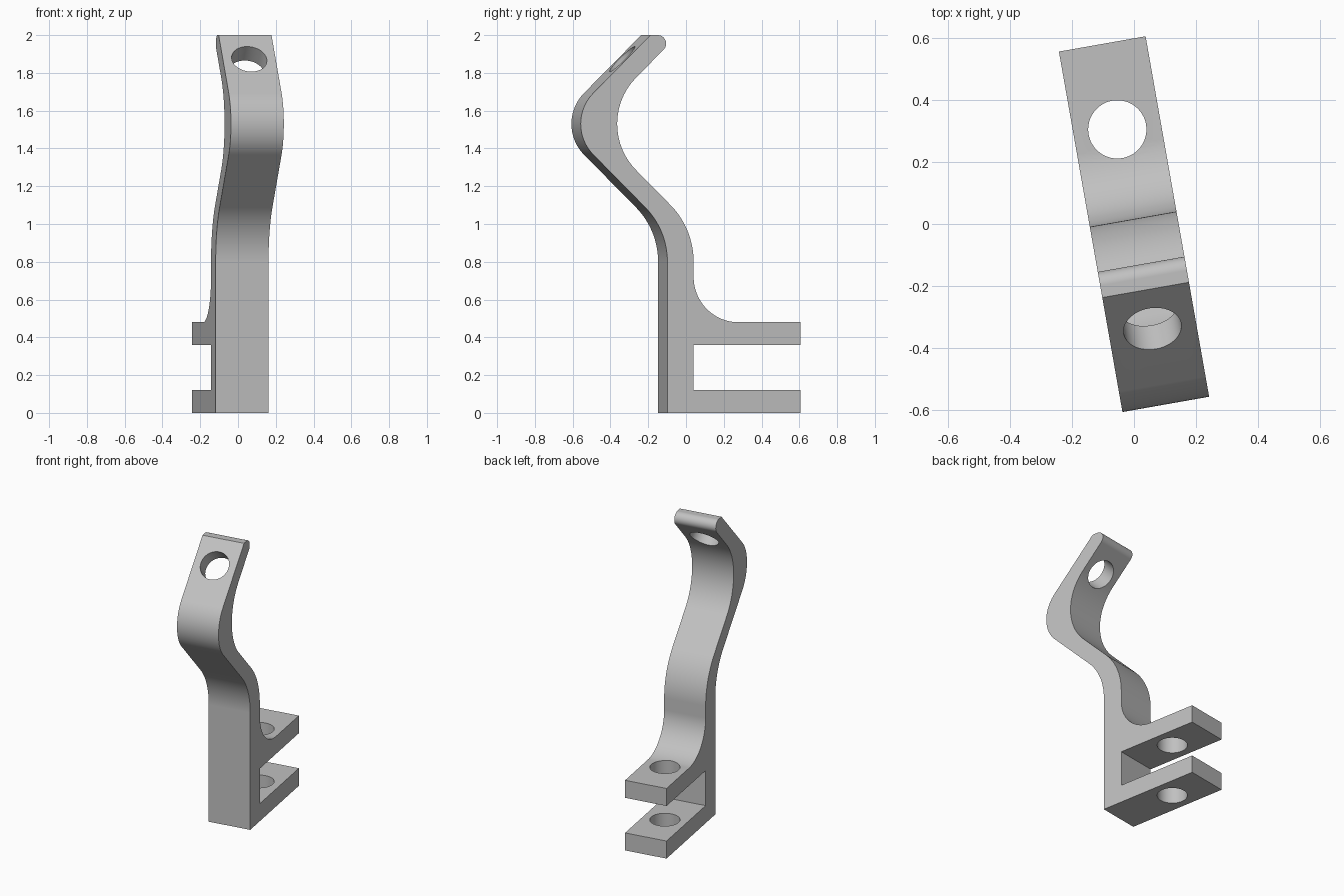
import bpy, bmesh
from math import radians, cos, sin
from mathutils import Matrix

cube = bpy.data.objects.get("Cube")
if cube:
    bpy.data.objects.remove(cube, do_unlink=True)

WIDTH = 0.284
HOLE_RADIUS = 0.094

grey = bpy.data.materials.new("plain_grey")
grey.use_nodes = True
colour = (0.53, 0.53, 0.53, 1)
grey.diffuse_color = colour
grey.node_tree.nodes["Principled BSDF"].inputs["Base Color"].default_value = colour


def arc(y, z, radius, start, end, steps=20):
    """Points of an arc in the side profile, angles in degrees."""
    angles = [radians(start + (end - start) * i / steps) for i in range(steps + 1)]
    return [(y + radius * cos(a), z + radius * sin(a)) for a in angles]


def add_object(name, bm):
    mesh = bpy.data.meshes.new(name)
    bmesh.ops.recalc_face_normals(bm, faces=bm.faces)
    bm.to_mesh(mesh)
    bm.free()
    obj = bpy.data.objects.new(name, mesh)
    bpy.context.collection.objects.link(obj)
    return obj


def drill(obj, name, y, z, length, tilt):
    """Cut a round hole through the part."""
    bm = bmesh.new()
    place = Matrix.Translation((0, y, z)) @ Matrix.Rotation(radians(tilt), 4, 'X')
    bmesh.ops.create_cone(bm, cap_ends=True, segments=64, radius1=HOLE_RADIUS,
                          radius2=HOLE_RADIUS, depth=length, matrix=place)
    cutter = add_object(name, bm)
    cutter.hide_render = True
    mod = obj.modifiers.new(name, 'BOOLEAN')
    mod.operation = 'DIFFERENCE'
    mod.solver = 'EXACT'
    mod.object = cutter
    return cutter


# Side profile: forked foot, fillet, bent neck, rounded tip
profile = [(-0.125, 0), (0.59, 0), (0.59, 0.12), (0.016, 0.12),
           (0.016, 0.36), (0.59, 0.36), (0.59, 0.48)]
profile += arc(0.256, 0.72, 0.24, 270, 180)        # fillet above the fork
profile += arc(-0.409, 0.8, 0.425, 0, 45)          # lower bend, back
profile += arc(-0.05, 1.53, 0.345, 225, 135)       # upper bend, back
profile += arc(-0.177, 1.955, 0.045, -45, 90)      # rounded tip
profile += [(-0.216, 2.0)]
profile += arc(-0.361, 1.53, 0.23, 135, 225)       # upper bend, front
profile += arc(-0.533, 0.8, 0.408, 45, 0)          # lower bend, front

# Bracket body
bm = bmesh.new()
face = bm.faces.new([bm.verts.new((-WIDTH / 2, y, z)) for y, z in profile])
side = bmesh.ops.extrude_face_region(bm, geom=[face])["geom"]
bmesh.ops.translate(bm, vec=(WIDTH, 0, 0),
                    verts=[v for v in side if isinstance(v, bmesh.types.BMVert)])
bracket = add_object("bent_fork_bracket", bm)

# Pin hole through both fork arms, and bolt hole square to the sloping tip
cutters = [drill(bracket, "fork_hole_cutter", 0.31, 0.24, 0.8, 0),
           drill(bracket, "tip_hole_cutter", -0.31, 1.84, 0.4, 45)]

# Apply the cuts and clear the cutters
bpy.context.view_layer.update()
evaluated = bracket.evaluated_get(bpy.context.evaluated_depsgraph_get())
cut_mesh = bpy.data.meshes.new_from_object(evaluated)
bracket.modifiers.clear()
bracket.data = cut_mesh
for cutter in cutters:
    bpy.data.objects.remove(cutter, do_unlink=True)
bracket.data.materials.clear()
bracket.data.materials.append(grey)

# Slight turn about the upright axis, smooth bends with crisp edges
bracket.rotation_euler.z = radians(10)
bpy.ops.object.select_all(action='DESELECT')
bracket.select_set(True)
bpy.context.view_layer.objects.active = bracket
bpy.ops.object.shade_smooth_by_angle(angle=radians(30))
weighted = bracket.modifiers.new("even_shading", 'WEIGHTED_NORMAL')
weighted.keep_sharp = True
